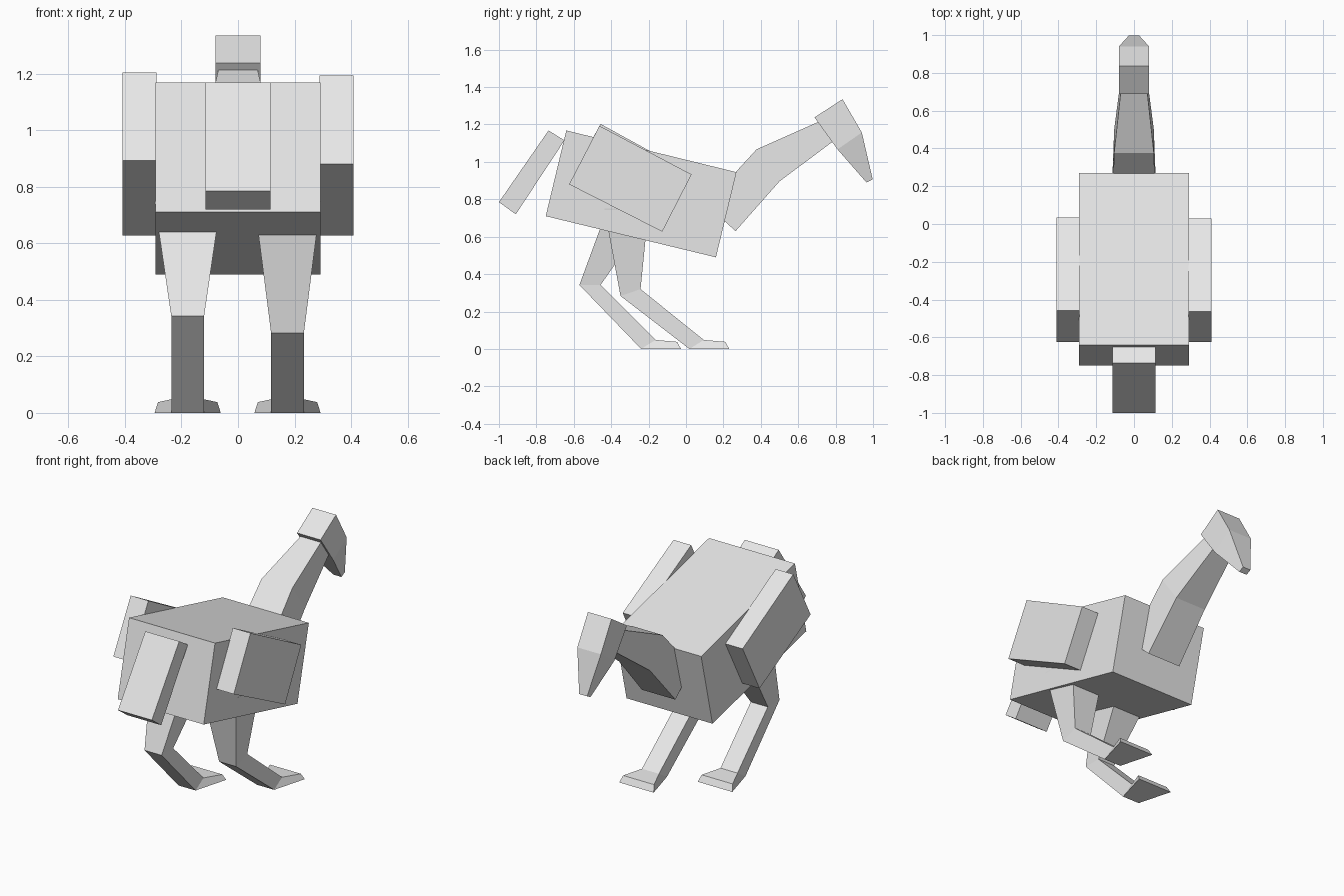
import bpy
import bmesh

cube = bpy.data.objects.get("Cube")
if cube:
    bpy.data.objects.remove(cube, do_unlink=True)

grey = bpy.data.materials.new("light_grey")
grey.use_nodes = True
grey.diffuse_color = (0.8, 0.8, 0.8, 1)
grey.node_tree.nodes["Principled BSDF"].inputs["Base Color"].default_value = (0.8, 0.8, 0.8, 1)


def loft(name, stations, x=0.0):
    """Join four-cornered sections: (upper y,z), (lower y,z), upper half width, lower half width."""
    bm = bmesh.new()
    rings = []
    for (ya, za), (yb, zb), wa, wb in stations:
        corners = [(x - wa, ya, za), (x + wa, ya, za), (x + wb, yb, zb), (x - wb, yb, zb)]
        rings.append([bm.verts.new(c) for c in corners])
    for a, b in zip(rings, rings[1:]):
        for i in range(4):
            j = (i + 1) % 4
            bm.faces.new((a[i], a[j], b[j], b[i]))
    bm.faces.new(rings[0])
    bm.faces.new(rings[-1])
    bmesh.ops.recalc_face_normals(bm, faces=bm.faces)
    mesh = bpy.data.meshes.new(name)
    bm.to_mesh(mesh)
    bm.free()
    mesh.materials.append(grey)
    obj = bpy.data.objects.new(name, mesh)
    bpy.context.collection.objects.link(obj)
    return obj


def slab(name, a, b, c, d, half, x=0.0):
    """Box with side outline a-b-c-d."""
    return loft(name, [(a, d, half, half), (b, c, half, half)], x)


# Body and tail
slab("body", (-0.64, 1.168), (0.27, 0.945), (0.16, 0.49), (-0.75, 0.71), 0.292)
slab("tail", (-0.65, 1.115), (-0.91, 0.72), (-1.0, 0.785), (-0.735, 1.168), 0.115)

# Wings, set at slightly different angles
slab("left_wing", (-0.463, 1.193), (0.03, 0.933), (-0.127, 0.627), (-0.625, 0.88), 0.06, 0.349)
slab("right_wing", (-0.457, 1.203), (0.035, 0.933), (-0.13, 0.627), (-0.625, 0.892), 0.06, -0.349)

# Bent, tapering neck
loft("neck", [
    ((0.108, 0.773), (0.265, 0.63), 0.114, 0.114),
    ((0.377, 1.067), (0.50, 0.896), 0.105, 0.105),
    ((0.735, 1.226), (0.80, 1.12), 0.066, 0.066),
])

# Head with tapering beak
loft("head", [
    ((0.837, 1.335), (0.687, 1.238), 0.08, 0.08),
    ((0.94, 1.157), (0.81, 1.067), 0.08, 0.08),
    ((0.998, 0.907), (0.965, 0.89), 0.027, 0.027),
])


# Legs share a hip, shin and foot shape; only the stride differs
def leg(name, x, hip, knee, heel_y):
    loft(name, [
        (hip[0], hip[1], 0.118, 0.118),
        (knee[0], knee[1], 0.058, 0.058),
        ((heel_y + 0.077, 0.048), (heel_y, 0), 0.058, 0.058),
        ((heel_y + 0.192, 0.038), (heel_y + 0.213, 0), 0.105, 0.117),
    ], x)


leg("left_leg", 0.175, ((-0.2, 0.75), (-0.437, 0.75)), ((-0.243, 0.32), (-0.35, 0.283)), 0.018)
leg("right_leg", -0.178, ((-0.17, 0.75), (-0.42, 0.75)), ((-0.457, 0.342), (-0.57, 0.342)), -0.24)
